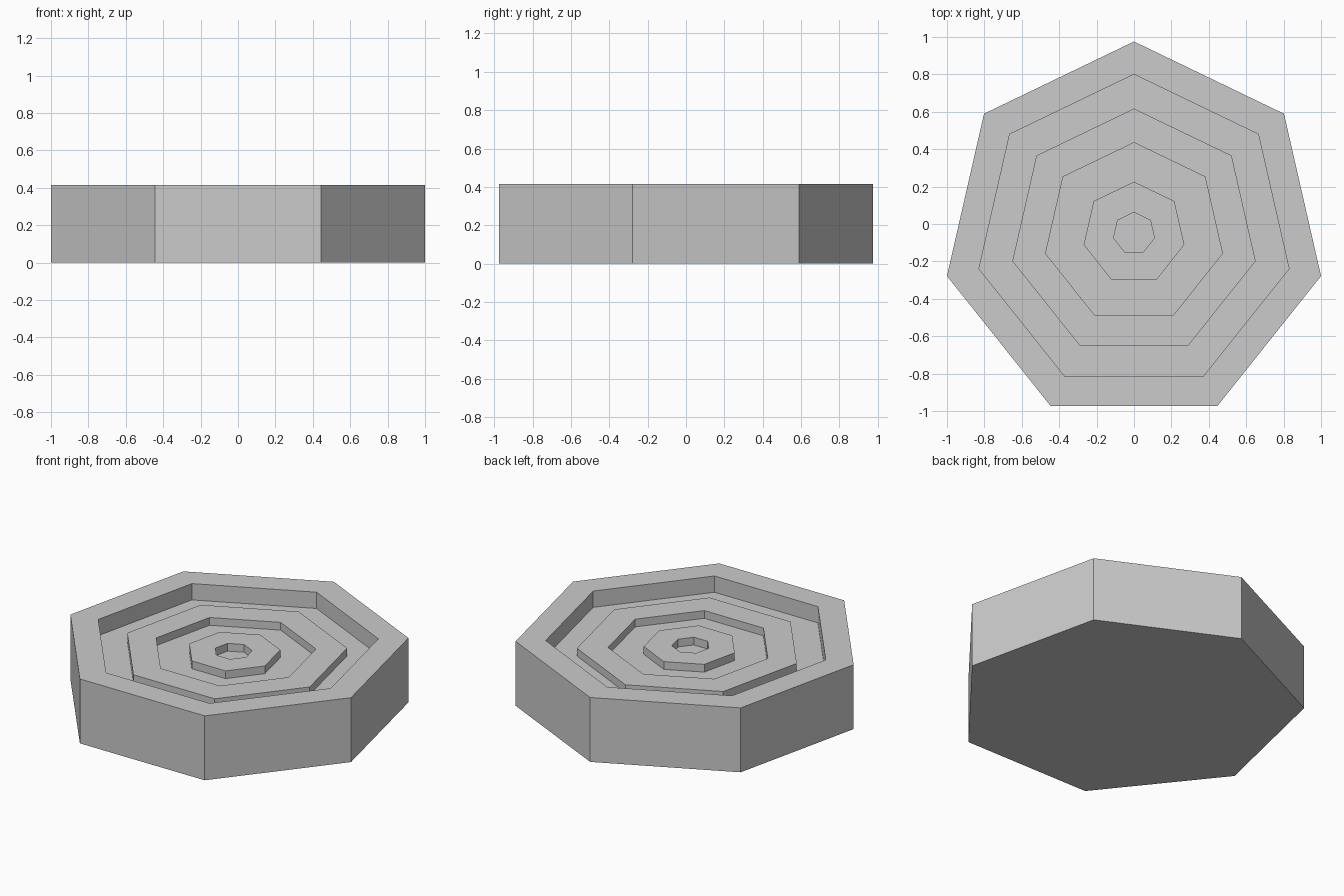
import bpy, bmesh, math

cube = bpy.data.objects.get("Cube")
if cube:
    bpy.data.objects.remove(cube, do_unlink=True)

SIDES = 7
CENTRE_Y = -0.05
RIM, STEP, FLOOR = 0.415, 0.36, 0.31   # heights of the three levels

grey = bpy.data.materials.new("plain grey")
grey.use_nodes = True
colour = (0.6, 0.6, 0.6, 1)
grey.diffuse_color = colour
grey.node_tree.nodes["Principled BSDF"].inputs["Base Color"].default_value = colour

# Radius and height from the underside, over the rim, inward to the central well
profile = [(1.0257, 0), (1.0257, RIM), (0.85, RIM), (0.85, FLOOR),
           (0.667, FLOOR), (0.667, STEP), (0.485, STEP), (0.485, FLOOR),
           (0.276, FLOOR), (0.276, STEP), (0.112, STEP), (0.112, FLOOR)]


def add_loop(bm, radius, z):
    """Heptagon with one corner pointing to the back."""
    angles = [math.pi / 2 + math.tau * i / SIDES for i in range(SIDES)]
    return [bm.verts.new((radius * math.cos(a), CENTRE_Y + radius * math.sin(a), z))
            for a in angles]


# Heptagonal slab with concentric raised rings
bm = bmesh.new()
loops = [add_loop(bm, r, z) for r, z in profile]
for low, high in zip(loops, loops[1:]):
    for i in range(SIDES):
        j = (i + 1) % SIDES
        bm.faces.new((low[i], low[j], high[j], high[i]))
bm.faces.new(loops[0])
bm.faces.new(loops[-1])
bmesh.ops.recalc_face_normals(bm, faces=bm.faces)

mesh = bpy.data.meshes.new("ringed_slab")
bm.to_mesh(mesh)
bm.free()
mesh.materials.append(grey)
slab = bpy.data.objects.new("ringed_slab", mesh)
bpy.context.collection.objects.link(slab)
